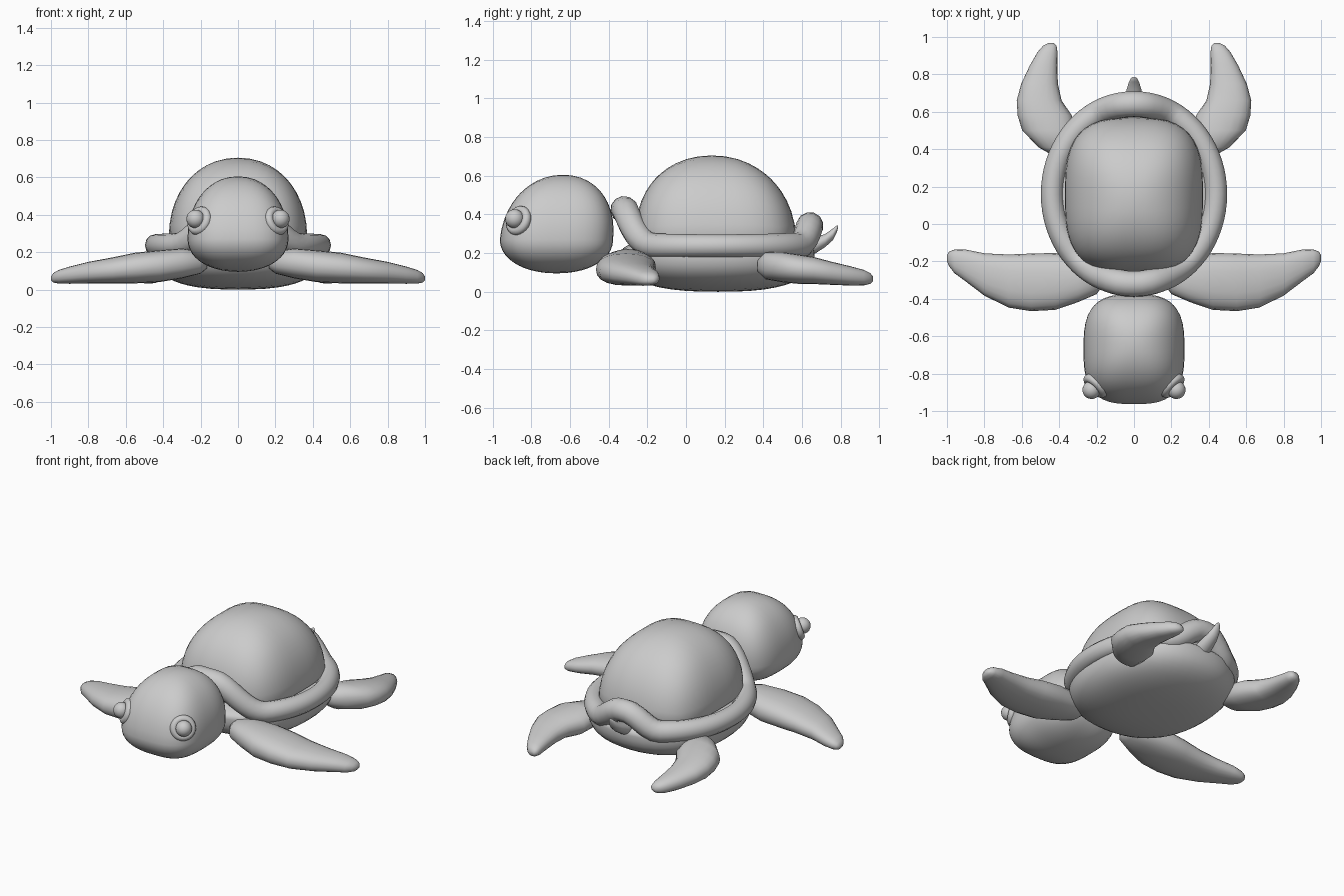
import bpy, bmesh, math
from mathutils import Vector

if "Cube" in bpy.data.objects:
    bpy.data.objects.remove(bpy.data.objects["Cube"])


def finish(name, bm):
    bmesh.ops.recalc_face_normals(bm, faces=bm.faces[:])
    for f in bm.faces:
        f.smooth = True
    me = bpy.data.meshes.new(name)
    bm.to_mesh(me)
    bm.free()
    ob = bpy.data.objects.new(name, me)
    bpy.context.collection.objects.link(ob)
    return ob


def blob(name, centre, rx, ry, up, down, p=2.0, q=2.0, shear=0.0):
    """Rounded box: p squares the plan outline, q squares the side outline."""
    bm = bmesh.new()
    bmesh.ops.create_cube(bm, size=2)
    bmesh.ops.subdivide_edges(bm, edges=bm.edges[:], cuts=11, use_grid_fill=True)
    for v in bm.verts:
        d = v.co.normalized()
        plan = (abs(d.x) ** p + abs(d.y) ** p) ** (q / p)
        d /= (plan + abs(d.z) ** q) ** (1 / q)
        z = d.z * (up if d.z > 0 else down)
        v.co = Vector(centre) + Vector((d.x * rx, d.y * ry + shear * max(z, 0), z))
    return finish(name, bm)


def loft(name, sections, axis, side=1, power=1.0, n=20):
    """Skin ovals (along, across, height, half width, half height)."""
    bm = bmesh.new()
    rings = []
    for a, c, z, w, h in sections:
        ring = []
        for i in range(n):
            t = 2 * math.pi * i / n
            u, v = (math.copysign(abs(k) ** power, k) for k in (math.cos(t), math.sin(t)))
            co = (side * a, c + w * u, z + h * v)
            if axis == 'Y':
                co = (side * (c + w * u), a, z + h * v)
            ring.append(bm.verts.new(co))
        rings.append(ring)
    for r0, r1 in zip(rings, rings[1:]):
        for i in range(n):
            j = (i + 1) % n
            bm.faces.new((r0[i], r0[j], r1[j], r1[i]))
    bm.faces.new(rings[0])
    bm.faces.new(rings[-1])
    return finish(name, bm)


def ease(x, outer, inner):
    t = min(1, max(0, (outer - abs(x)) / (outer - inner)))
    return t * t * (3 - 2 * t)


# Shell dome, belly and head
blob("shell_dome", (0, 0.155, 0.28), 0.37, 0.415, 0.425, 0.06, p=3.0, q=2.1, shear=-0.05)
blob("belly", (0, 0.165, 0.2), 0.45, 0.5, 0.08, 0.2, p=2.3, q=2.6)
blob("head", (0, -0.67, 0.27), 0.27, 0.293, 0.335, 0.175, p=3.0, q=2.1, shear=0.1)

# Shell rim, arched and thickened over the neck and the tail
cu = bpy.data.curves.new("shell_rim", 'CURVE')
cu.dimensions = '3D'
cu.bevel_depth = 0.06
cu.bevel_resolution = 4
count = 72
sp = cu.splines.new('POLY')
sp.points.add(count - 1)
sp.use_cyclic_u = True
for i in range(count):
    t = 2 * math.pi * i / count
    x, y = 0.438 * math.cos(t), 0.16 + 0.481 * math.sin(t)
    lift = ease(x, 0.33, 0.05) if y < 0.16 else ease(x, 0.22, 0.02)
    z = 0.237 + (0.188 if y < 0.16 else 0.105) * lift
    sp.points[i].co = (x, y, z, 1)
    sp.points[i].radius = 1 + 0.17 * abs(math.sin(t)) ** 2
bpy.context.collection.objects.link(bpy.data.objects.new("shell_rim", cu))

# Tail
loft("tail", [(0.56, 0, 0.19, 0.06, 0.05), (0.66, 0, 0.235, 0.05, 0.042),
              (0.72, 0, 0.265, 0.039, 0.034), (0.76, 0, 0.297, 0.027, 0.03),
              (0.78, 0, 0.325, 0.016, 0.018), (0.787, 0, 0.337, 0.005, 0.006)], 'Y')

# Flipper sections, mirrored left and right
front = [(0.165, -0.28, 0.145, 0.045, 0.03), (0.2, -0.285, 0.145, 0.09, 0.06),
         (0.3, -0.3, 0.14, 0.118, 0.08), (0.42, -0.307, 0.125, 0.152, 0.085),
         (0.55, -0.312, 0.115, 0.154, 0.082), (0.67, -0.305, 0.102, 0.142, 0.07),
         (0.8, -0.27, 0.09, 0.113, 0.058), (0.9, -0.222, 0.077, 0.085, 0.046),
         (0.96, -0.2, 0.068, 0.063, 0.036), (0.988, -0.187, 0.063, 0.04, 0.025),
         (1.0, -0.183, 0.06, 0.017, 0.01)]
rear = [(0.37, 0.39, 0.135, 0.05, 0.03), (0.41, 0.41, 0.135, 0.1, 0.07),
        (0.5, 0.458, 0.127, 0.14, 0.078), (0.58, 0.477, 0.117, 0.145, 0.076),
        (0.66, 0.507, 0.11, 0.12, 0.07), (0.75, 0.505, 0.096, 0.098, 0.06),
        (0.85, 0.483, 0.082, 0.073, 0.05), (0.92, 0.462, 0.073, 0.053, 0.04),
        (0.953, 0.45, 0.069, 0.036, 0.028), (0.967, 0.444, 0.067, 0.015, 0.012)]

for s, label in ((1, "right"), (-1, "left")):
    loft("front_flipper_" + label, front, 'X', s, 0.85)
    loft("rear_flipper_" + label, rear, 'Y', s, 0.88)

    # Eye: ring socket with a ball in it
    n = Vector((s * 0.65, -0.65, 0.3)).normalized()
    c = Vector((s * 0.206, -0.866, 0.368))
    bpy.ops.mesh.primitive_torus_add(major_radius=0.055, minor_radius=0.024,
                                     major_segments=28, minor_segments=10, location=c,
                                     rotation=n.to_track_quat('Z', 'Y').to_euler())
    bpy.context.object.name = "eye_socket_" + label
    bpy.ops.object.shade_smooth()
    bpy.ops.mesh.primitive_uv_sphere_add(segments=20, ring_count=12, radius=0.049,
                                         location=c + n * 0.031)
    bpy.context.object.name = "eyeball_" + label
    bpy.ops.object.shade_smooth()
